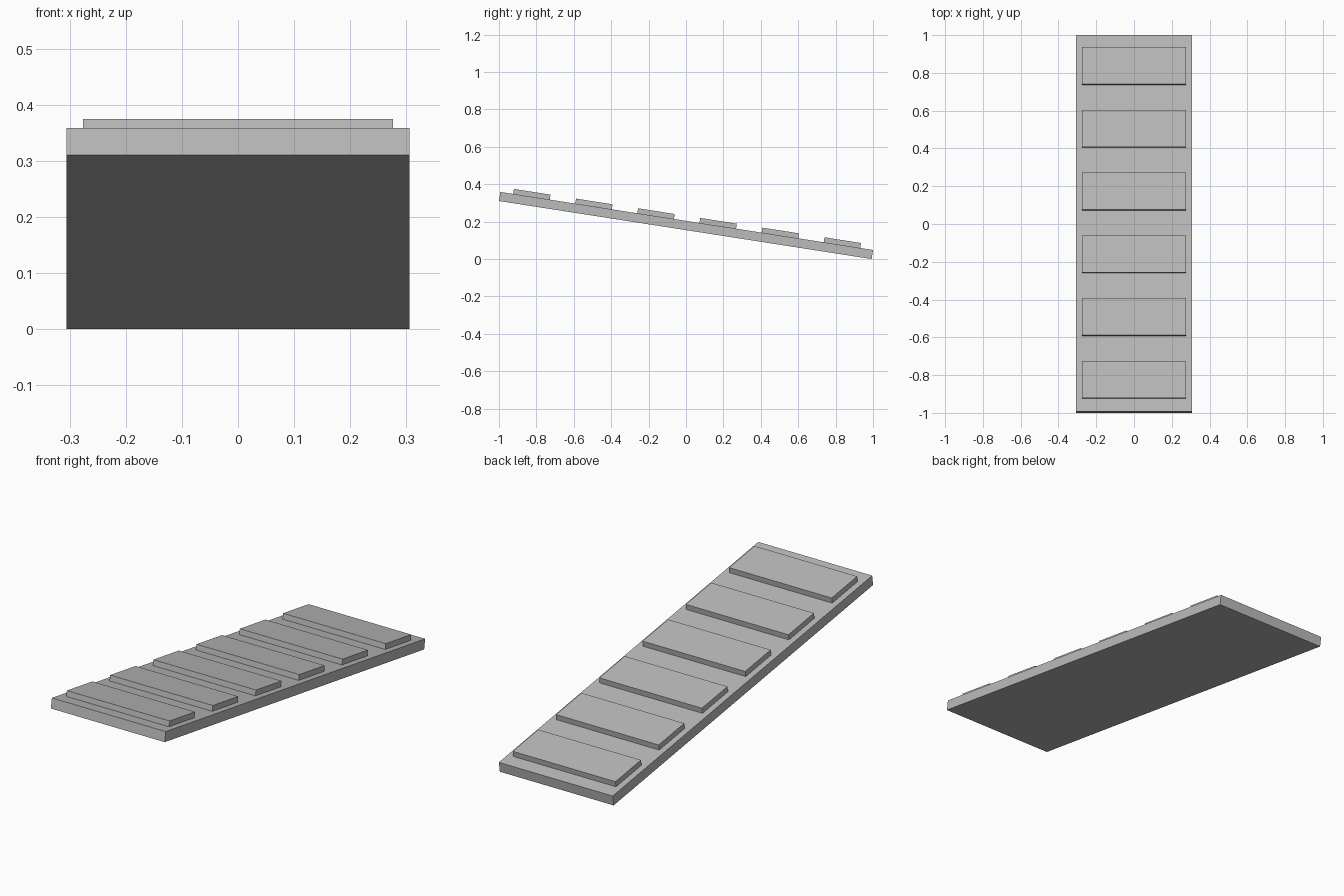
import bpy, math
from mathutils import Matrix, Vector

old = bpy.data.objects.get("Cube")
if old:
    bpy.data.objects.remove(old, do_unlink=True)

GREY = (0.5, 0.5, 0.5, 1.0)
mat = bpy.data.materials.new("plain grey")
mat.use_nodes = True
mat.diffuse_color = GREY
mat.node_tree.nodes["Principled BSDF"].inputs["Base Color"].default_value = GREY

# Ramp proportions, measured along and across the slope
WIDTH, LENGTH, THICK = 0.612, 2.0165, 0.049
TREADS, TREAD_W, TREAD_L, TREAD_H = 6, 0.552, 0.198, 0.027
TILT = Matrix.Translation((0, 0, 0.1795)) @ Matrix.Rotation(-math.radians(8.85), 4, 'X')


def slab(name, size, centre):
    """Box laid out on the flat ramp, then tilted with it."""
    bpy.ops.mesh.primitive_cube_add(size=1)
    ob = bpy.context.object
    ob.name = name
    ob.data.transform(TILT @ Matrix.Translation(centre) @ Matrix.Diagonal((*size, 1)))
    ob.data.materials.append(mat)
    return ob


# Sloping board
slab("ramp_board", (WIDTH, LENGTH, THICK), Vector((0, 0, 0)))

# Evenly spaced raised treads
pitch = LENGTH / TREADS
for i in range(TREADS):
    y = (i - (TREADS - 1) / 2) * pitch
    slab(f"tread_{i + 1}", (TREAD_W, TREAD_L, TREAD_H),
         Vector((0, y, (THICK + TREAD_H) / 2)))
